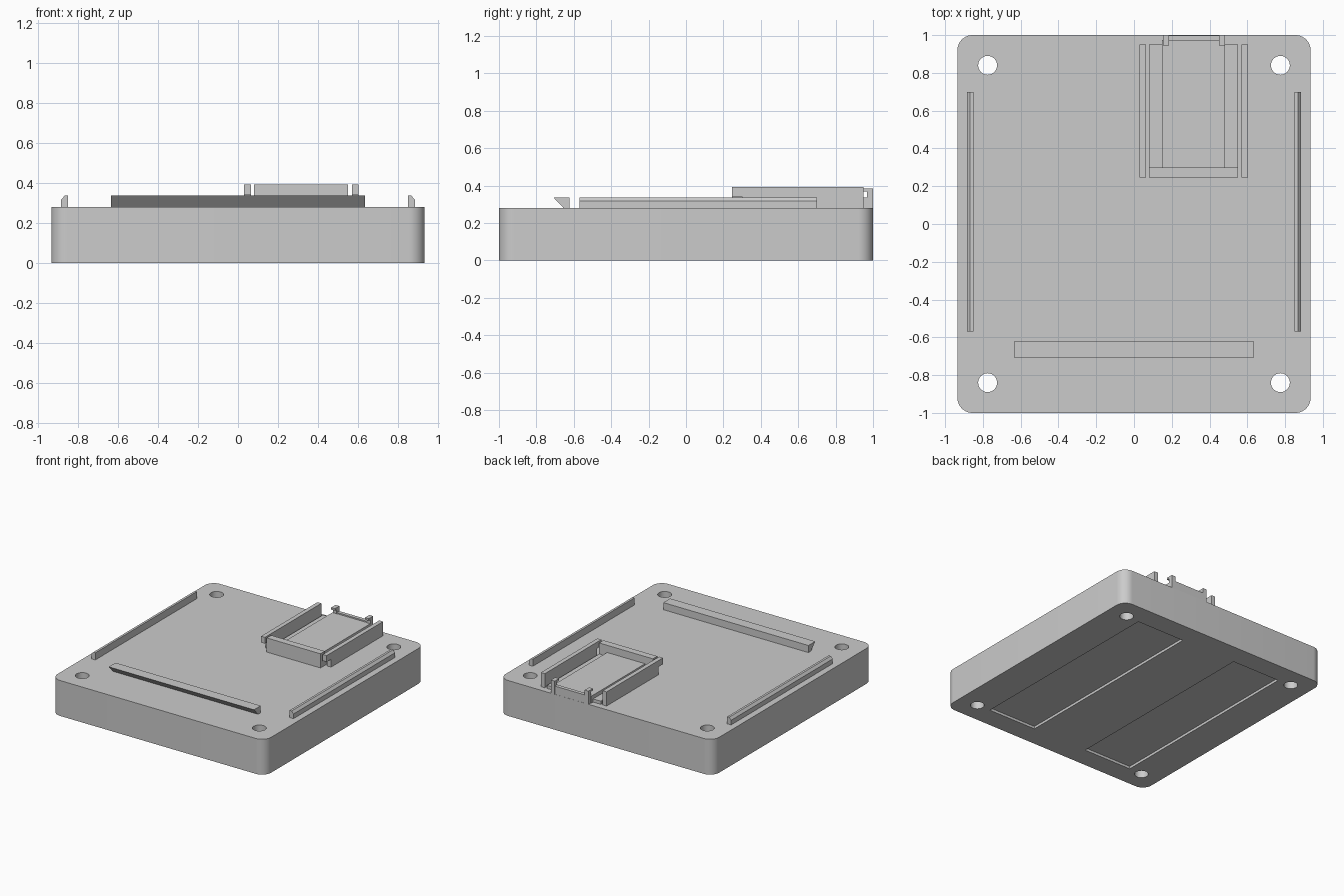
import bpy, bmesh, math

cube = bpy.data.objects.get("Cube")
if cube:
    bpy.data.objects.remove(cube, do_unlink=True)

grey = bpy.data.materials.new("light_grey")
grey.use_nodes = True
COLOUR = (0.6, 0.6, 0.6, 1)
grey.diffuse_color = COLOUR
grey.node_tree.nodes["Principled BSDF"].inputs["Base Color"].default_value = COLOUR


def prism(name, profile, lo, hi, axis="z"):
    """Extrude a 2D profile from lo to hi along an axis."""
    place = {"x": lambda a, b, t: (t, a, b),
             "y": lambda a, b, t: (a, t, b),
             "z": lambda a, b, t: (a, b, t)}[axis]
    bm = bmesh.new()
    ends = [[bm.verts.new(place(a, b, t)) for a, b in profile] for t in (lo, hi)]
    bm.faces.new(ends[0])
    bm.faces.new(ends[1])
    n = len(profile)
    for i in range(n):
        j = (i + 1) % n
        bm.faces.new((ends[0][i], ends[0][j], ends[1][j], ends[1][i]))
    bmesh.ops.recalc_face_normals(bm, faces=bm.faces)
    mesh = bpy.data.meshes.new(name)
    bm.to_mesh(mesh)
    bm.free()
    mesh.materials.append(grey)
    obj = bpy.data.objects.new(name, mesh)
    bpy.context.collection.objects.link(obj)
    return obj


def rect(x0, x1, y0, y1):
    return [(x0, y0), (x1, y0), (x1, y1), (x0, y1)]


def box(name, x0, x1, y0, y1, z0, z1):
    return prism(name, rect(x0, x1, y0, y1), z0, z1)


def arc(cx, cy, r, start, sweep, steps):
    return [(cx + r * math.cos(math.radians(start + sweep * i / steps)),
             cy + r * math.sin(math.radians(start + sweep * i / steps)))
            for i in range(steps + 1)]


TOP = 0.28
SINK = TOP - 0.005  # feet of the raised parts sit slightly inside the plate

# Base plate with rounded corners
W, D, R = 0.935, 1.0, 0.08
outline = []
for k, (sx, sy) in enumerate([(1, 1), (-1, 1), (-1, -1), (1, -1)]):
    outline += arc(sx * (W - R), sy * (D - R), R, 90 * k, 90, 10)
base = prism("base_plate", outline, 0, TOP)

# Cutters: four screw holes and two shallow underside pockets
cutters = []
for sx in (-1, 1):
    for sy in (-1, 1):
        circle = arc(sx * 0.775, sy * 0.84, 0.05, 0, 360, 40)[:-1]
        cutters.append(prism("hole_cutter", circle, -0.1, 0.5))
    cutters.append(box("pocket_cutter", *sorted((sx * 0.24, sx * 0.66)),
                       -0.835, 0.835, -0.1, 0.02))
for cutter in cutters:
    mod = base.modifiers.new("cut", "BOOLEAN")
    mod.operation = "DIFFERENCE"
    mod.solver = "EXACT"
    mod.object = cutter
bpy.context.view_layer.objects.active = base
base.select_set(True)
for mod in list(base.modifiers):
    bpy.ops.object.modifier_apply(modifier=mod.name)
for cutter in cutters:
    bpy.data.objects.remove(cutter, do_unlink=True)
bpy.ops.object.shade_smooth_by_angle(angle=math.radians(30))

# Side rails with a chamfered outer top edge
for side, s in (("left", 1), ("right", -1)):
    prism(side + "_rail", [(s * 0.85, SINK), (s * 0.885, SINK), (s * 0.885, 0.317),
                           (s * 0.868, 0.336), (s * 0.85, 0.336)], -0.57, 0.70, "y")

# Front catch bar with an undercut front face
prism("front_catch_bar", [(-0.655, TOP), (-0.623, TOP), (-0.623, 0.336),
                          (-0.708, 0.336)], -0.635, 0.635, "x")

# Holder: front wall, floor and raised pad
box("holder_front_wall", 0.08, 0.55, 0.245, 0.30, SINK, 0.392)
box("holder_floor", 0.08, 0.55, 0.295, 0.95, SINK, 0.305)
box("holder_pad", 0.148, 0.48, 0.295, 0.975, SINK, 0.335)
box("holder_back_wall", 0.155, 0.48, 0.97, 0.999, SINK, 0.345)

# Holder side walls, undercut at the front end
side_profile = [(0.30, SINK), (0.95, SINK), (0.95, 0.392),
                (0.245, 0.392), (0.245, 0.342), (0.30, 0.342)]
for side, x in (("right", 0.03), ("left", 0.57)):
    prism("holder_" + side + "_wall", side_profile, x, x + 0.034, "x")

# Back clips reaching forward over the pad
clip_profile = [(0.968, SINK), (1.0, SINK), (1.0, 0.384),
                (0.945, 0.384), (0.945, 0.368), (0.968, 0.368)]
for side, x in (("right", 0.153), ("left", 0.449)):
    prism("back_clip_" + side, clip_profile, x, x + 0.033, "x")
